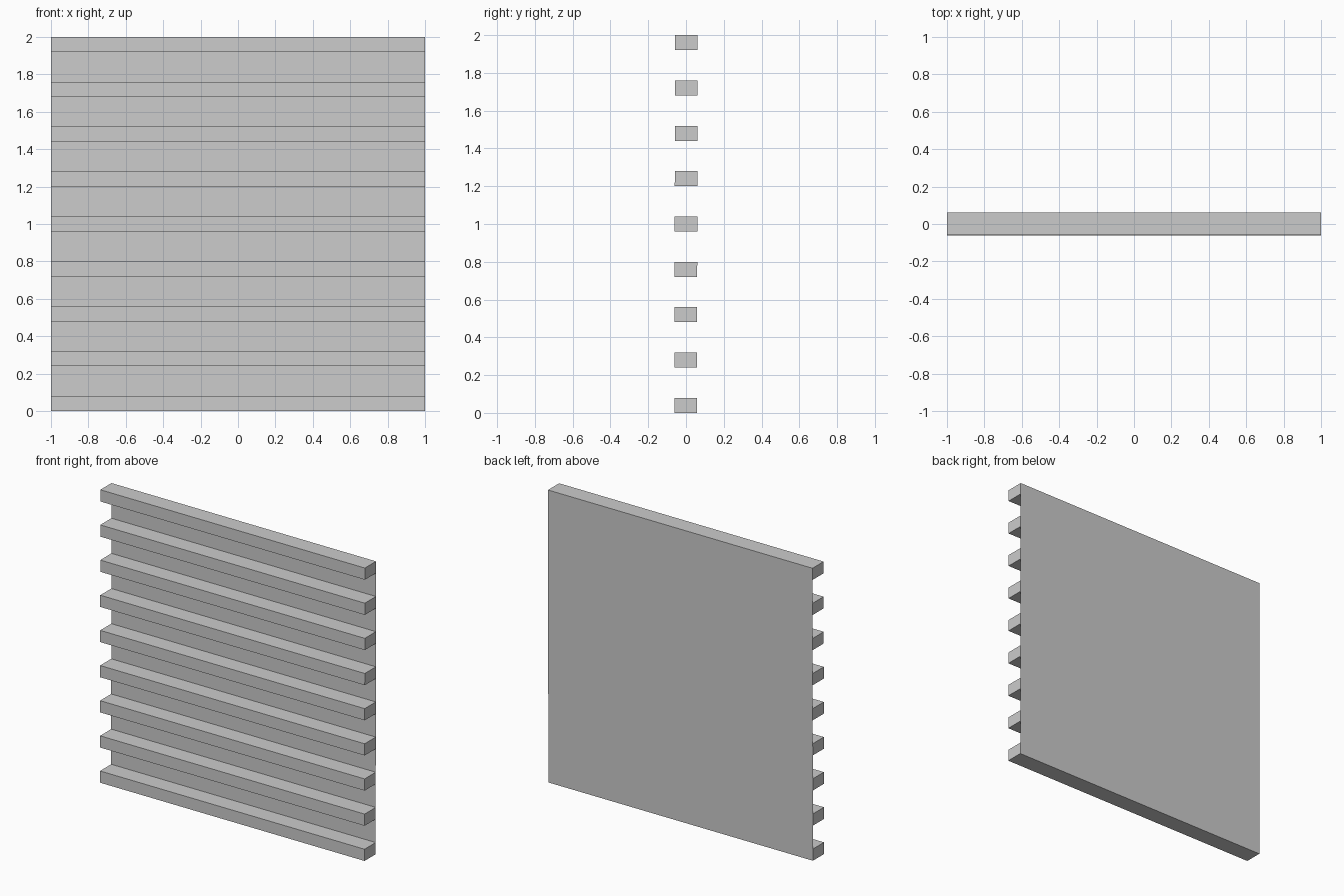
import bpy, bmesh

if "Cube" in bpy.data.objects:
    bpy.data.objects.remove(bpy.data.objects["Cube"])

WIDTH, HEIGHT, DEPTH = 2.0, 2.0, 0.12
SLATS, SLAT_H = 9, 0.08
PITCH = (HEIGHT - SLAT_H) / (SLATS - 1)
LEAN = 0.002  # very slight backwards lean of the whole panel


def lean(y, z):
    return y + LEAN * (z - HEIGHT / 2)


def make_object(name, bm):
    mesh = bpy.data.meshes.new(name)
    bm.to_mesh(mesh)
    bm.free()
    obj = bpy.data.objects.new(name, mesh)
    bpy.context.collection.objects.link(obj)
    return obj


# Thin backing sheet, a single flat face behind the slats
bm = bmesh.new()
corners = [(1, 0), (-1, 0), (-1, HEIGHT), (1, HEIGHT)]
bm.faces.new([bm.verts.new((x * WIDTH / 2, lean(DEPTH / 2, z), z)) for x, z in corners])
make_object("backing_sheet", bm)

# Horizontal slats, open where they meet the sheet
for i in range(SLATS):
    bm = bmesh.new()
    bmesh.ops.create_cube(bm, size=1)
    back = [f for f in bm.faces if f.normal.y > 0.5]
    bmesh.ops.delete(bm, geom=back, context='FACES_ONLY')
    for v in bm.verts:
        z = i * PITCH + (v.co.z + 0.5) * SLAT_H
        v.co = (v.co.x * WIDTH, lean(v.co.y * DEPTH, z), z)
    make_object(f"slat_{i + 1}", bm)
